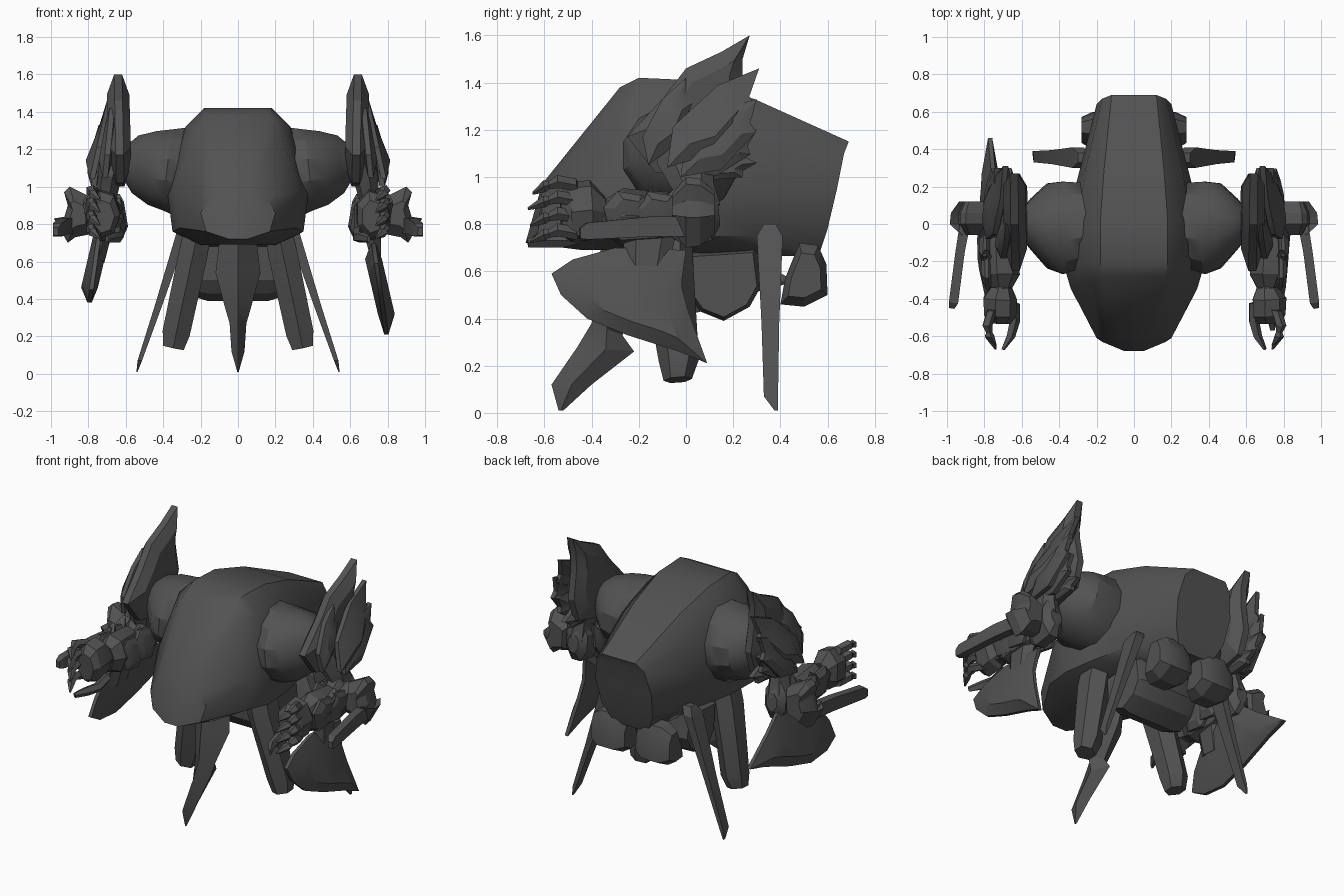
import bpy, bmesh, math
from mathutils import Vector

dark = bpy.data.materials.new("dark_grey")
dark.diffuse_color = (.085, .085, .085, 1)

def loft(name, rings, angle=30):
    """Skin equal-length rings of points and cap both ends."""
    bm = bmesh.new()
    vs = [[bm.verts.new(p) for p in r] for r in rings]
    n = len(rings[0])
    for a, b in zip(vs, vs[1:]):
        for i in range(n):
            j = (i + 1) % n
            bm.faces.new((a[i], a[j], b[j], b[i]))
    bm.faces.new(vs[0])
    bm.faces.new(vs[-1])
    bmesh.ops.recalc_face_normals(bm, faces=bm.faces)
    bmesh.ops.triangulate(bm, faces=[f for f in bm.faces if len(f.verts) > 4])
    me = bpy.data.meshes.new(name)
    bm.to_mesh(me)
    bm.free()
    me.materials.append(dark)
    ob = bpy.data.objects.new(name, me)
    bpy.context.collection.objects.link(ob)
    bpy.ops.object.select_all(action='DESELECT')
    ob.select_set(True)
    bpy.context.view_layer.objects.active = ob
    bpy.ops.object.shade_smooth_by_angle(angle=math.radians(angle))
    return ob

def tube(name, stations, n=6, s=1):
    """stations: (x, y, z, radius across, radius up)"""
    P = [Vector((s * q[0], q[1], q[2])) for q in stations]
    d = (P[-1] - P[0]).normalized()
    u = d.cross(Vector((0, 1, 0)) if abs(d.z) > 0.7 else Vector((0, 0, 1))).normalized()
    v = d.cross(u)
    ang = [2 * math.pi * (i + .5) / n for i in range(n)]
    return loft(name, [[p + u * q[3] * math.cos(a) + v * q[4] * math.sin(a) for a in ang]
                       for p, q in zip(P, stations)])

def plate(name, pts, x, t, k=.6, e=.3, lean=0, s=1):
    """Bevelled plate: (y, z) outline, centred at x, half thickness t."""
    cy = sum(p[0] for p in pts) / len(pts)
    cz = sum(p[1] for p in pts) / len(pts)
    rings = []
    for dx, f in ((-t, k), (-t * e, 1), (t * e, 1), (t, k)):
        rings.append([(s * (x + dx + lean * (z - cz)), cy + (y - cy) * f, cz + (z - cz) * f)
                      for y, z in pts])
    return loft(name, rings, 25)

def feather(name, base, tip, w, x, t, lean, s):
    """Pointed leaf plate with a notch on its trailing edge."""
    b, p = Vector(base), Vector(tip)
    d = p - b
    m = Vector((-d.y, d.x)).normalized() * w
    pts = [b, b + d * .25 + m, b + d * .7 + m * .8, p, b + d * .8 - m * .5,
           b + d * .78 - m * .95, b + d * .3 - m]
    plate(name, [tuple(q) for q in pts], x, t, .55, .4, lean, s)

# hull
half = [
    [(.06, -.61, .97), (.15, -.61, .94), (.20, -.61, .86), (.17, -.63, .76), (.05, -.68, .72)],
    [(.17, -.28, 1.38), (.22, -.31, 1.30), (.34, -.34, .98), (.31, -.40, .78), (.14, -.44, .69)],
    [(.18, -.20, 1.42), (.28, -.20, 1.32), (.375, -.22, .95), (.35, -.20, .76), (.2, -.20, .69)],
    [(.18, .02, 1.41), (.30, .02, 1.28), (.36, .02, .95), (.33, .02, .75), (.2, .02, .68)],
    [(.16, .29, 1.33), (.26, .29, 1.22), (.29, .29, .95), (.27, .29, .75), (.16, .29, .67)],
    [(.12, .69, 1.15), (.17, .67, 1.10), (.20, .64, .95), (.18, .60, .78), (.12, .56, .66)]]
loft("hull", [r + [(-x, y, z) for x, y, z in reversed(r)] for r in half], 35)

# front spike leg
st = [(.10, -.36, .71, -.08, .71), (.12, -.38, .56, -.14, .52), (.07, -.40, .38, -.27, .33),
      (.045, -.46, .28, -.22, .26), (.035, -.57, .12, -.40, .12), (.004, -.54, .01, -.52, .01)]
loft("front_spike_leg", [[(-w, (a + c) / 2, (b + d) / 2), (0, a, b), (w, (a + c) / 2, (b + d) / 2),
                          (0, c, d)] for w, a, b, c, d in st], 25)

# belly block
plate("belly_block", [(0, .68), (.01, .5), (.06, .43), (.16, .39), (.27, .45), (.32, .54), (.3, .7)],
      0, .22, .88, .75)

for s, side in ((1, "right"), (-1, "left")):
    # shoulder barrel
    tube(side + "_shoulder", [(.2, 0, 1.08, .22, .24), (.31, -.01, 1.08, .24, .245),
         (.38, -.02, 1.09, .255, .225), (.46, -.01, 1.1, .235, .205), (.55, 0, 1.12, .14, .16),
         (.59, 0, 1.13, .09, .11), (.63, 0, 1.13, .07, .07)], 12, s)
    # box leg, rear spike leg and rear pod
    tube(side + "_box_leg", [(.22, -.08, .74, .085, .11), (.24, -.08, .64, .09, .11), (.33, -.03, .22, .085, .085),
         (.345, -.035, .14, .065, .06)], 6, s)
    loft(side + "_rear_spike", [[(s * (x - w), y0, z), (s * (x + w), y0, z), (s * (x + w), y1, z),
         (s * (x - w), y1, z)] for x, w, y0, y1, z in
         ((.27, .03, .33, .38, .80), (.3, .03, .30, .41, .75), (.42, .02, .32, .395, .38),
          (.525, .012, .33, .39, .07), (.54, .003, .375, .39, .01))])
    plate(side + "_rear_pod", [(.42, .57), (.4, .46), (.5, .45), (.6, .5), (.595, .63), (.56, .71), (.48, .72)],
          .16, .12, .7, .5, 0, s)

    # upper arm, elbow, forearm, palm
    tube(side + "_upper_arm", [(.64, -.03, 1.22, .06, .09), (.68, 0, 1.08, .07, .13),
         (.7, .03, .96, .06, .09), (.71, .05, .86, .08, .1)], 7, s)
    tube(side + "_elbow", [(.71, .14, .85, .04, .06), (.71, .1, .85, .08, .13), (.71, -.02, .84, .085, .14),
         (.71, -.1, .83, .05, .07)], 8, s)
    tube(side + "_forearm", [(.71, 0, .83, .06, .07), (.72, -.1, .83, .085, .11), (.71, -.27, .83, .1, .125),
         (.71, -.34, .83, .06, .08), (.71, -.38, .84, .07, .09)], 7, s)
    tube(side + "_palm", [(.71, -.34, .85, .06, .07), (.72, -.4, .86, .095, .13), (.72, -.49, .85, .09, .13),
         (.72, -.53, .84, .06, .09)], 7, s)
    for i, (z0, dy) in enumerate(((.965, .02), (.90, 0), (.83, .01), (.76, .01))):
        tube(f"{side}_finger_{i}", [(.76, -.46, z0, .03, .03), (.785, -.54, z0 + .015, .03, .03),
             (.775, -.58, z0, .018, .018), (.775, -.6, z0 - .005, .028, .026),
             (.74, -.67 + dy, z0 - .035, .006, .006)], 5, s)
    tube(side + "_thumb", [(.64, -.42, .76, .03, .03), (.64, -.52, .73, .03, .03),
         (.66, -.6, .73, .025, .03), (.7, -.67, .72, .01, .02)], 5, s)

    # ragged forearm armour
    for i, (x, y, z) in enumerate(((.63, -.05, .84), (.64, -.17, .82), (.79, -.12, .84), (.78, -.24, .84))):
        plate(f"{side}_forearm_scale_{i}", [(y + a, z + b) for a, b in
              ((-.11, .03), (-.05, .1), (.06, .08), (.1, .12), (.09, -.03), (.04, -.1), (-.08, -.08))],
              x, .03, .6, .3, .1, s)

    # outer guard with long bar
    gp = [(.76, .93), (.86, .98), (.9, 1.0), (.93, .97), (.91, .9), (.94, .8), (.985, .83),
          (.91, .70), (.87, .73), (.77, .75)]
    loft(side + "_elbow_guard", [[(s * (.86 + (x - .86) * f), y, .85 + (z - .85) * f) for x, z in gp]
         for y, f in ((-.06, .5), (0, 1), (.06, .95), (.12, .6))], 25)
    tube(side + "_guard_bar", [(.9, .02, .79, .04, .06), (.93, -.15, .79, .035, .06),
         (.965, -.42, .77, .035, .05), (.975, -.45, .76, .02, .03)], 4, s)

    # hanging elbow blade, swung further back on the left
    blade = [(-.57, .59), (-.48, .65), (-.3, .70), (0, .69), (-.02, .54), (.01, .43), (.09, .21),
             (-.03, .26), (-.25, .33), (-.42, .4), (-.53, .5)]
    if s < 0:
        c, q = 1.13 * math.cos(math.radians(37)), 1.13 * math.sin(math.radians(37))
        blade = [(.46 + (y - .09) * c - (z - .21) * q, .555 + (y - .09) * q + (z - .21) * c) for y, z in blade]
    plate(side + "_elbow_blade", blade, .755 if s > 0 else .765, .045, .6, .25, -.14, s)
    tube(side + "_blade_mount", [(.71, -.15, .82, .06, .12), (.74, -.17, .6, .03, .09)], 6, s)

    # layered shoulder crest
    plate(side + "_crest", [(-.25, 1.17), (-.1, 1.33), (0, 1.46), (.15, 1.53), (.27, 1.6), (.24, 1.5),
          (.24, 1.38), (.27, 1.2), (.22, 1.05), (0, 1.0), (-.13, 1.02)], .635, .06, .65, .35, .02, s)
    for i, (b, t, w, x, lean) in enumerate((
            ((-.16, 1.05), (.0, 1.42), .07, .69, -.1), ((-.08, 1.04), (.31, 1.46), .10, .73, -.22),
            ((-.02, 1.0), (.3, 1.33), .10, .75, -.12), ((.0, 1.02), (.3, 1.2), .08, .72, 0),
            ((.0, 1.04), (.3, 1.06), .06, .67, 0))):
        feather(f"{side}_crest_feather_{i}", b, t, w, x, .035, lean, s)
